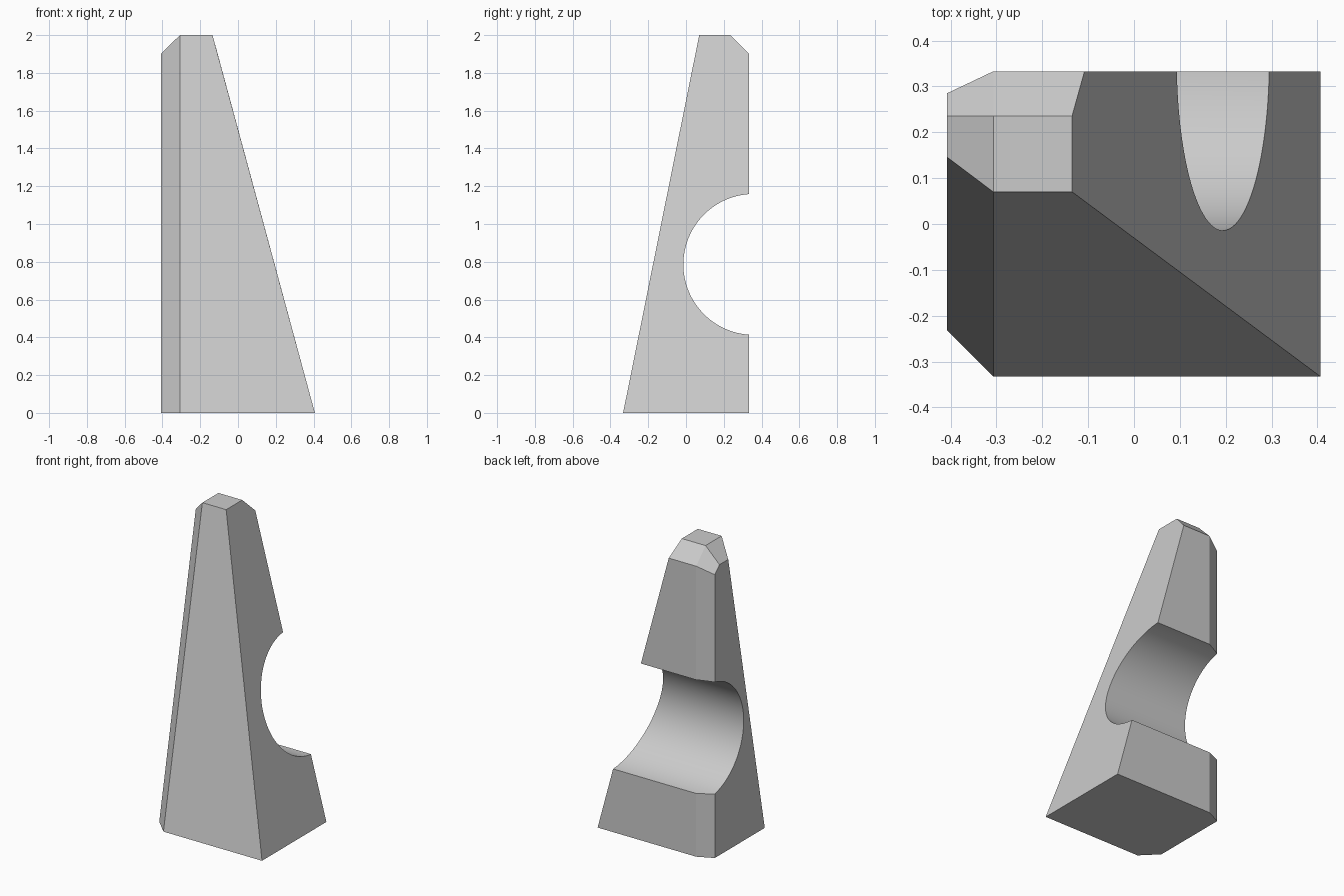
import bpy, bmesh, math

if "Cube" in bpy.data.objects:
    bpy.data.objects.remove(bpy.data.objects["Cube"])

# Tapered pillar: convex hull of its corner points
base = [(-0.408, -0.232), (-0.307, -0.333), (0.407, -0.333),
        (0.407, 0.333), (-0.307, 0.333), (-0.408, 0.285)]
corners = [(x, y, 0) for x, y in base]
# flat cap on top
corners += [(x, y, 2) for x in (-0.307, -0.135) for y in (0.07, 0.236)]
# lower rim of the top bevels (left, corner, back)
corners += [(-0.408, 0.146, 1.902), (-0.408, 0.236, 1.902), (-0.408, 0.285, 1.855),
            (-0.307, 0.333, 1.902), (-0.108, 0.333, 1.902)]

bm = bmesh.new()
for c in corners:
    bm.verts.new(c)
bmesh.ops.convex_hull(bm, input=bm.verts)
bmesh.ops.dissolve_limit(bm, angle_limit=math.radians(2), verts=bm.verts, edges=bm.edges)
bmesh.ops.recalc_face_normals(bm, faces=bm.faces)
mesh = bpy.data.meshes.new("pillar")
bm.to_mesh(mesh)
bm.free()
pillar = bpy.data.objects.new("pillar", mesh)
bpy.context.collection.objects.link(pillar)

# Round notch across the back, cut with a sideways cylinder
bpy.ops.mesh.primitive_cylinder_add(vertices=128, radius=0.373, depth=2,
                                    location=(0, 0.359, 0.786),
                                    rotation=(0, math.pi / 2, 0))
cutter = bpy.context.object
cutter.name = "notch_cutter"
cutter.hide_render = True

cut = pillar.modifiers.new("notch", 'BOOLEAN')
cut.operation = 'DIFFERENCE'
cut.solver = 'EXACT'
cut.object = cutter

bpy.ops.object.select_all(action='DESELECT')
pillar.select_set(True)
bpy.context.view_layer.objects.active = pillar
bpy.ops.object.modifier_apply(modifier=cut.name)
bpy.data.objects.remove(cutter)

# Smooth notch, sharp facets
bpy.ops.object.shade_smooth_by_angle(angle=math.radians(12))
